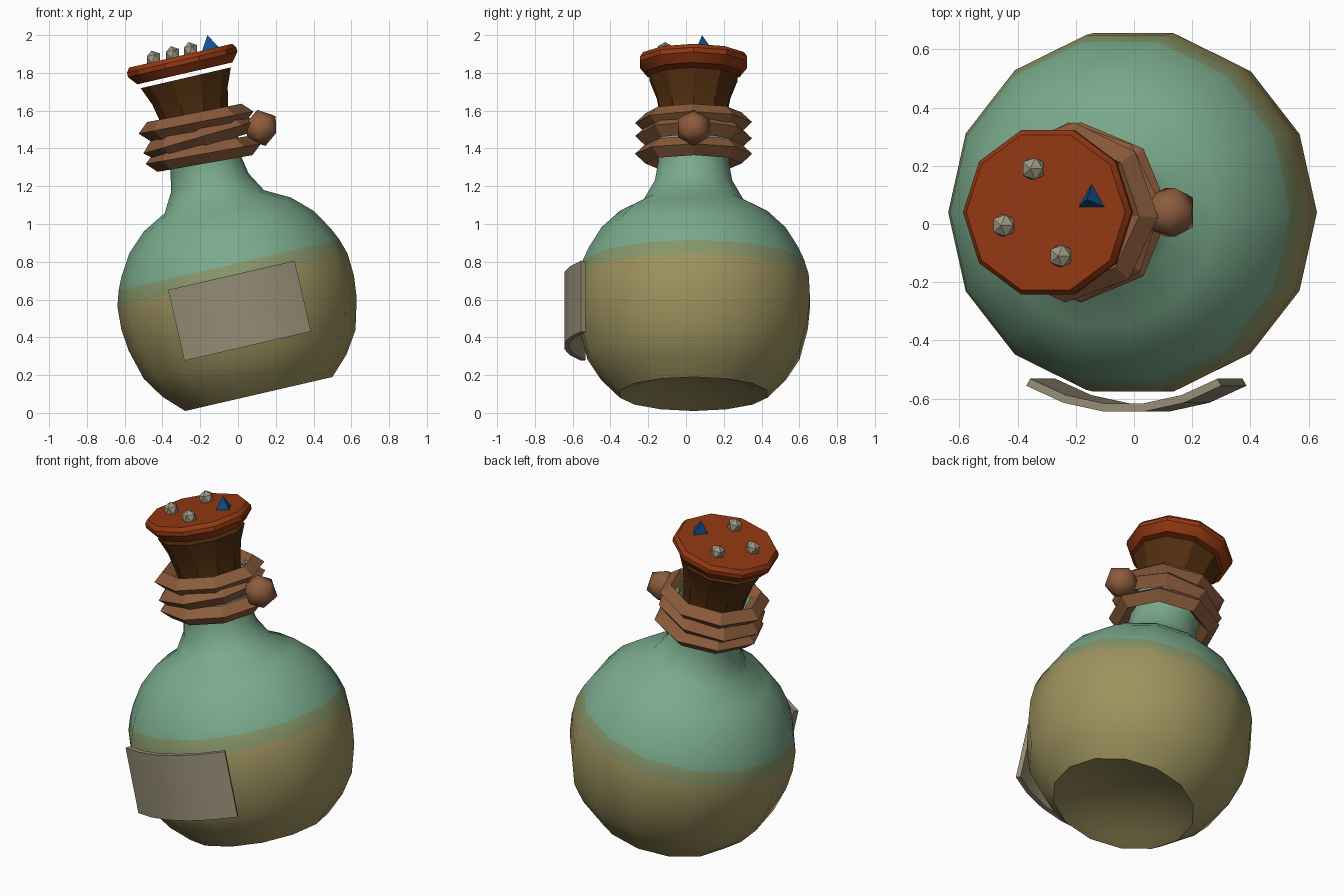
import bpy, bmesh
from math import radians, sin, cos
from mathutils import Matrix, Vector

cube = bpy.data.objects.get("Cube")
if cube:
    bpy.data.objects.remove(cube, do_unlink=True)

# Everything is built upright, then leaned over by this one matrix
LEAN = Matrix.Translation((0.11, 0.04, 0.1)) @ Matrix.Rotation(radians(-13), 4, 'Y')


def material(name, r, g, b):
    m = bpy.data.materials.new(name)
    m.use_nodes = True
    m.diffuse_color = (r, g, b, 1)
    m.node_tree.nodes["Principled BSDF"].inputs["Base Color"].default_value = (r, g, b, 1)
    return m


GLASS = material("green glass", 0.195, 0.402, 0.262)
LIQUID = material("olive liquid", 0.34, 0.29, 0.114)
SURFACE = material("liquid surface", 0.24, 0.305, 0.141)
CORK = material("dark cork", 0.085, 0.028, 0.005)
CAP = material("red brown cap", 0.29, 0.04, 0.006)
ROPE = material("rope brown", 0.262, 0.107, 0.045)
PAPER = material("parchment", 0.30, 0.265, 0.18)
STONE = material("pale stone", 0.34, 0.32, 0.22)
BLUE = material("blue crystal", 0.005, 0.09, 0.3)


def finish(name, bm, mats, angle=None):
    """Turn a bmesh into a leaned object, smooth below the given angle."""
    bmesh.ops.recalc_face_normals(bm, faces=bm.faces)
    me = bpy.data.meshes.new(name)
    bm.to_mesh(me)
    bm.free()
    me.transform(LEAN)
    for m in mats:
        me.materials.append(m)
    if angle:
        me.polygons.foreach_set("use_smooth", [True] * len(me.polygons))
        me.set_sharp_from_angle(angle=radians(angle))
    ob = bpy.data.objects.new(name, me)
    bpy.context.collection.objects.link(ob)
    return ob


def lathe(profile, sides):
    """Revolve (radius, height) points around the z axis."""
    bm = bmesh.new()
    vs = [bm.verts.new((r, 0, z)) for r, z in profile]
    es = [bm.edges.new(p) for p in zip(vs, vs[1:])]
    bmesh.ops.spin(bm, geom=vs + es, cent=(0, 0, 0), axis=(0, 0, 1),
                   angle=radians(360), steps=sides)
    bmesh.ops.remove_doubles(bm, verts=bm.verts, dist=0.0005)
    return bm


# Bottle with dented base, open neck and liquid showing by height
FILL, FILL_TOP = 0.62, 0.70
bm = lathe([(0, .06), (.24, .05), (.34, .015), (.40, 0), (.50, .10), (.575, .215),
            (.62, .38), (.632, .5), (.625, FILL), (.60, FILL_TOP), (.568, .77),
            (.50, .88), (.40, .975), (.27, 1.045), (.21, 1.15), (.19, 1.26),
            (.20, 1.35), (.235, 1.49), (.21, 1.49), (.175, 1.33), (0, 1.33)], 14)
for f in bm.faces:
    z = f.calc_center_median().z
    f.material_index = 1 if z < FILL else 2 if z < FILL_TOP else 0
finish("bottle", bm, [GLASS, LIQUID, SURFACE], 50)

# Stopper and its cap, with a thin gap between them
finish("cork", lathe([(0, 1.36), (.165, 1.36), (.18, 1.5), (.205, 1.62),
                      (.245, 1.718), (0, 1.718)], 10), [CORK], 30)
finish("cork_cap", lathe([(0, 1.742), (.258, 1.742), (.297, 1.79), (.297, 1.815),
                          (.28, 1.838), (0, 1.838)], 10), [CAP], 30)

# Rope wraps: diamond-section rings, each a little crooked
for i, (height, tip, turn) in enumerate([(1.305, 3, 0), (1.395, -3, 4), (1.475, 2, -3)]):
    bm = lathe([(.31, 0), (.255, .052), (.20, 0), (.255, -.052), (.31, 0)], 8)
    bm.transform(Matrix.Translation((0, 0, height)) @ Matrix.Rotation(radians(tip), 4, 'Y')
                 @ Matrix.Rotation(radians(turn), 4, 'Z'))
    finish(f"rope_wrap_{i + 1}", bm, [ROPE])


def ico(name, mat, place, radius, angle=None):
    bm = bmesh.new()
    bmesh.ops.create_icosphere(bm, subdivisions=1, radius=radius,
                               matrix=Matrix.Translation(place))
    finish(name, bm, [mat], angle)


# Rope knot and cap studs
ico("rope_knot", ROPE, (.33, 0, 1.37), .098, 60)
for i, (x, y) in enumerate([(-.144, -.045), (-.04, .15), (.057, -.15)]):
    ico(f"cap_stud_{i + 1}", STONE, (x, y, 1.855), .044)

# Blue spike on the cap
bm = bmesh.new()
bmesh.ops.create_cone(bm, cap_ends=True, segments=3, radius1=.056, radius2=0, depth=.08,
                      matrix=Matrix.Translation((.162, .045, 1.872)))
finish("cap_spike", bm, [BLUE])

# Curved label standing just off the front
bm = bmesh.new()
rows = []
for i in range(6):
    a = radians(-30 + 12 * i)
    rows.append([bm.verts.new((r * sin(a), -r * cos(a), z))
                 for r, z in [(.66, .26), (.688, .26), (.688, .645), (.66, .645)]])
for a, b in zip(rows, rows[1:]):
    for k in range(4):
        n = (k + 1) % 4
        bm.faces.new((a[k], a[n], b[n], b[k]))
bm.faces.new(rows[0])
bm.faces.new(rows[-1])
finish("label", bm, [PAPER], 30)
